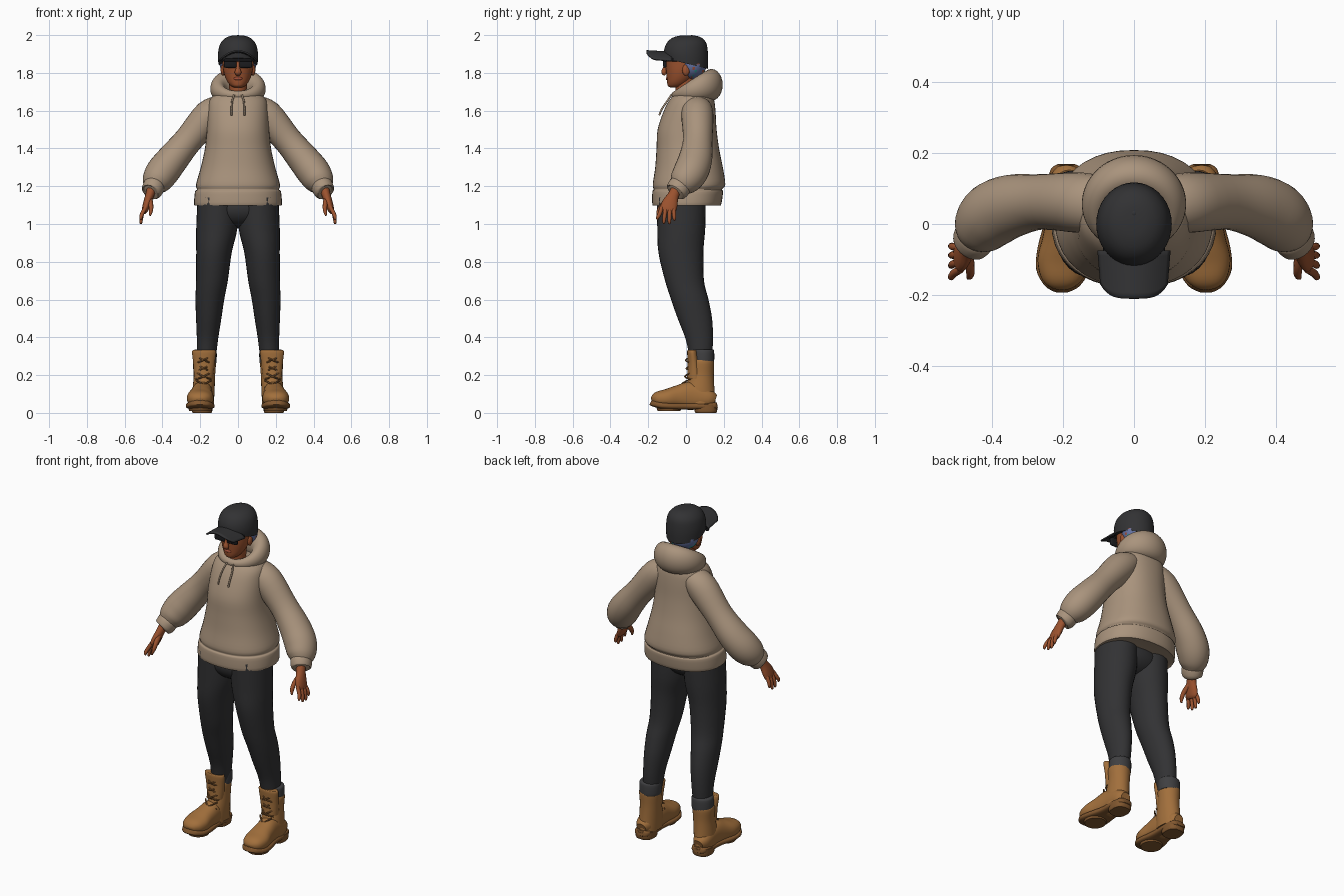
import bpy, bmesh, math, random
from mathutils import Vector, Matrix

if "Cube" in bpy.data.objects:
    bpy.data.objects.remove(bpy.data.objects["Cube"])
X, Y, Z = Vector((1, 0, 0)), Vector((0, 1, 0)), Vector((0, 0, 1))


def material(name, r, g, b):
    m = bpy.data.materials.new(name)
    m.use_nodes = True
    m.diffuse_color = (r, g, b, 1)
    bsdf = m.node_tree.nodes["Principled BSDF"]
    bsdf.inputs["Base Color"].default_value = (r, g, b, 1)
    bsdf.inputs["Roughness"].default_value = 0.8
    return m


SAND = material("sand fleece", .40, .295, .205)
CHARCOAL = material("charcoal cloth", .032, .032, .034)
CUFF = material("faded charcoal", .05, .05, .053)
BLACK = material("glossy black", .012, .012, .014)
SKIN = material("brown skin", .33, .085, .028)
LEATHER = material("tan leather", .36, .16, .045)
SOLE = material("dark tan sole", .22, .095, .028)
BLUE = material("scarf blue", .13, .17, .36)
TEAL = material("scarf teal", .03, .30, .27)
RUST = material("scarf rust", .36, .08, .04)


def finish(bm, name, mat, angle=50):
    bmesh.ops.recalc_face_normals(bm, faces=bm.faces)
    me = bpy.data.meshes.new(name)
    bm.to_mesh(me)
    bm.free()
    me.shade_smooth()
    me.set_sharp_from_angle(angle=math.radians(angle))
    me.materials.append(mat)
    ob = bpy.data.objects.new(name, me)
    bpy.context.collection.objects.link(ob)
    return ob


def smooth_rows(rows, closed, sub):
    """Catmull-Rom interpolation of (x, y, z, ra, rb) rows."""
    n, out = len(rows), []
    pick = (lambda i: rows[i % n]) if closed else (lambda i: rows[min(max(i, 0), n - 1)])
    for i in range(n if closed else n - 1):
        for k in range(sub):
            t = k / sub
            out.append([b + .5 * t * (c - a + t * (2*a - 5*b + 4*c - d + t * (3*(b - c) + d - a)))
                        for a, b, c, d in zip(pick(i - 1), pick(i), pick(i + 1), pick(i + 2))])
    return out if closed else out + [list(rows[-1])]


def tube(name, mat, rows, ref=X, flat=False, closed=False, n=28, sub=4, power=2, side=1):
    """Loft of elliptic rings; ra lies along ref, rb across it; flat keeps rings level."""
    rows = smooth_rows(rows, closed, sub)
    bm, rings, m = bmesh.new(), [], len(rows)
    for i, r in enumerate(rows):
        lo, hi = (i - 1, (i + 1) % m) if closed else (max(i - 1, 0), min(i + 1, m - 1))
        t = Z if flat else (Vector(rows[hi][:3]) - Vector(rows[lo][:3])).normalized()
        a = (ref - t * ref.dot(t)).normalized()
        b = t.cross(a)
        ring = []
        for k in range(n):
            c, s = math.cos(math.tau * k / n), math.sin(math.tau * k / n)
            c, s = (math.copysign(abs(v) ** (2 / power), v) for v in (c, s))
            p = Vector(r[:3]) + a * c * r[3] + b * s * r[4]
            ring.append(bm.verts.new((p.x * side, p.y, p.z)))
        rings.append(ring)
    pairs = list(zip(rings, rings[1:])) + ([(rings[-1], rings[0])] if closed else [])
    for p, q in pairs:
        for k in range(n):
            j = (k + 1) % n
            bm.faces.new((p[k], p[j], q[j], q[k]))
    if not closed:
        bm.faces.new(rings[0])
        bm.faces.new(rings[-1])
    return finish(bm, name, mat)


def ball(name, mat, centre, size, seg=24):
    bm = bmesh.new()
    bmesh.ops.create_uvsphere(bm, u_segments=seg, v_segments=seg // 2, radius=1,
                              matrix=Matrix.Translation(centre) @ Matrix.Diagonal((*size, 1)))
    return finish(bm, name, mat)


def block(name, mat, centre, size, bevel):
    bm = bmesh.new()
    bmesh.ops.create_cube(bm, size=1, matrix=Matrix.Translation(centre) @ Matrix.Diagonal((*size, 1)))
    bmesh.ops.bevel(bm, geom=bm.edges[:], offset=bevel, segments=2, affect='EDGES', profile=.5)
    return finish(bm, name, mat)


def cord(name, mat, points, r, side=1):
    return tube(name, mat, [(*p, r, r) for p in points], ref=X + Z * .3, n=8, sub=3, side=side)


def level(rows):
    """(z, half width, front y, back y) to loft rows."""
    return [(0, (f + b) / 2, z, w, (b - f) / 2) for z, w, f, b in rows]


# Hoodie body with ribbed hem, and the folded hood round the neck
tube("hoodie_body", SAND, level([
    (1.10, .218, -.165, .172), (1.102, .232, -.178, .186), (1.17, .228, -.178, .196),
    (1.183, .217, -.171, .190), (1.21, .222, -.176, .208), (1.30, .197, -.163, .195),
    (1.40, .175, -.156, .175), (1.50, .165, -.150, .162), (1.60, .160, -.117, .156),
    (1.66, .148, -.085, .148), (1.70, .105, -.050, .13)]), flat=True, n=40, power=2.25)
hood = []
for i in range(16):
    t = math.tau * i / 16
    c = (1 - math.cos(t)) / 2
    hood.append((.105 * math.sin(t), -.055 + .19 * c, 1.682 + .055 * c, .022 + .062 * c, .022 + .037 * c))
tube("hood", SAND, hood, ref=Z, closed=True, n=24)

# Trousers seat
ball("trouser_seat", CHARCOAL, (0, -.025, 1.08), (.19, .122, .10))

for side, label in ((1, "left"), (-1, "right")):
    # Sleeve, cuff and drawstring
    tube(label + "_sleeve", SAND, [
        (.08, .055, 1.625, .075, .06), (.15, .06, 1.575, .085, .085), (.262, .062, 1.445, .078, .076),
        (.345, .05, 1.345, .089, .084), (.40, .025, 1.275, .092, .088), (.432, -.01, 1.225, .08, .077),
        (.446, -.033, 1.195, .056, .054)], ref=Y, side=side)
    tube(label + "_sleeve_cuff", SAND, [
        (.44, -.025, 1.208, .052, .05), (.445, -.032, 1.20, .062, .058),
        (.458, -.052, 1.172, .058, .054), (.461, -.056, 1.167, .045, .042)], ref=Y, side=side)
    cord(label + "_drawstring", SAND, [(.02, -.077, 1.685), (.031, -.10, 1.65),
                                       (.034, -.127, 1.61), (.034, -.142, 1.575)], .005, side)
    # Hand
    tube(label + "_palm", SKIN, [
        (.455, -.048, 1.19, .028, .026), (.468, -.068, 1.15, .03, .023), (.481, -.085, 1.11, .042, .021),
        (.492, -.096, 1.075, .043, .017), (.496, -.10, 1.06, .03, .009)], ref=Y, n=16, side=side)
    for finger, y, splay, tip in (("index", -.128, -.022, 1.022), ("middle", -.107, -.01, 1.002),
                                  ("ring", -.086, -.002, 1.0), ("little", -.066, .004, 1.018)):
        tube(f"{label}_{finger}_finger", SKIN, [
            (.488, y, 1.09, .011, .011), (.507, y + splay * .5, 1.055, .011, .011),
            (.514, y + splay, tip + .012, .009, .009), (.512, y + splay, tip, .004, .004)],
            ref=Y, n=10, sub=3, side=side)
    tube(label + "_thumb", SKIN, [
        (.468, -.085, 1.13, .018, .016), (.461, -.122, 1.10, .015, .013),
        (.461, -.143, 1.07, .012, .011), (.466, -.152, 1.045, .005, .005)], ref=Y, n=10, side=side)

    # Trouser leg and rolled cuff
    tube(label + "_trouser_leg", CHARCOAL, [
        (.106, -.025, 1.14, .108, .13), (.112, -.025, .98, .109, .127), (.127, -.027, .85, .094, .119),
        (.138, -.008, .70, .084, .103), (.149, .02, .60, .076, .099), (.155, .047, .50, .067, .091),
        (.161, .069, .40, .057, .074), (.165, .076, .33, .052, .064), (.168, .08, .26, .045, .055)],
        flat=True, side=side)
    tube(label + "_rolled_cuff", CUFF, [
        (.175, .09, .262, .054, .054), (.175, .09, .268, .061, .059), (.174, .09, .325, .061, .059),
        (.174, .09, .336, .052, .052)], flat=True, side=side)

    # Boot: shaft, tongue, foot, sole and heel
    tube(label + "_boot_shaft", LEATHER, [
        (.178, .085, .285, .05, .056), (.178, .085, .27, .061, .064), (.178, .082, .20, .057, .065),
        (.182, .073, .12, .058, .078), (.185, .073, .045, .057, .085)], flat=True, side=side)
    tube(label + "_boot_tongue", LEATHER, [
        (.182, .05, .18, .05, .045), (.18, .042, .26, .057, .033), (.18, .034, .325, .063, .028),
        (.18, .034, .332, .05, .02)], flat=True, side=side)
    tube(label + "_boot_foot", LEATHER, [
        (.19, .155, .065, .03, .03), (.19, .12, .075, .05, .05), (.19, .03, .09, .056, .075),
        (.195, -.04, .085, .062, .062), (.20, -.10, .077, .071, .05), (.202, -.15, .073, .06, .04),
        (.202, -.175, .068, .036, .024), (.202, -.182, .066, .012, .01)], power=2.3, side=side)
    tube(label + "_boot_sole", SOLE, [
        (.19, .166, .04, .028, .015), (.19, .15, .038, .046, .018), (.19, .09, .036, .056, .018),
        (.193, .01, .036, .058, .018), (.198, -.07, .036, .073, .018), (.201, -.13, .04, .074, .018),
        (.202, -.172, .05, .05, .017), (.202, -.187, .056, .022, .014)], power=3.2, side=side)
    tube(label + "_boot_heel", SOLE, [
        (.19, .105, 0, .05, .055), (.19, .105, .012, .054, .06), (.19, .105, .045, .055, .062)],
        flat=True, power=2.6, side=side)
    tube(label + "_boot_tread", SOLE, [
        (.2, -.09, .01, .058, .06), (.2, -.09, .035, .066, .07)], flat=True, side=side)
    # Crossed laces
    for i in range(4):
        z = .15 + .043 * i
        y = (-.022, -.002, .006, .002)[i]
        for d in (-1, 1):
            cord(f"{label}_lace_{i}_{'out' if d > 0 else 'in'}", SOLE, [
                (.182 - d * .04, y + .024, z - .015), (.182, y - .004, z),
                (.182 + d * .04, y + .03, z + .022)], .0045, side)

    # Ear, sunglasses lens and temple
    ball(label + "_ear", SKIN, (side * .08, .0, 1.815), (.012, .02, .03), 16)
    block(label + "_lens", BLACK, (side * .041, -.112, 1.852), (.068, .018, .05), .008)
    block(label + "_temple", BLACK, (side * .083, -.06, 1.868), (.008, .11, .014), .002)

# Head, neck and face
tube("neck", SKIN, [(0, .0, 1.62, .05, .05), (0, -.005, 1.70, .046, .05), (0, 0, 1.79, .05, .06)], flat=True)
tube("head", SKIN, [
    (0, -.058, 1.722, .018, .02), (0, -.052, 1.73, .036, .043), (0, -.042, 1.748, .053, .058),
    (0, -.03, 1.775, .067, .072), (0, -.02, 1.81, .077, .085), (0, -.01, 1.85, .082, .098),
    (0, -.005, 1.90, .084, .102), (0, 0, 1.95, .07, .08)], flat=True)
tube("nose", SKIN, [(0, -.10, 1.86, .008, .008), (0, -.112, 1.825, .011, .011),
                    (0, -.117, 1.803, .018, .014), (0, -.108, 1.79, .012, .008)], n=14)
ball("lips", RUST, (0, -.099, 1.77), (.024, .008, .009), 16)
block("glasses_bridge", BLACK, (0, -.116, 1.868), (.15, .014, .014), .003)

# Patterned headscarf under the cap, colours scattered over its faces
scarf = ball("headscarf", BLUE, (0, .034, 1.845), (.096, .074, .085), 36)
scarf.data.materials.append(TEAL)
scarf.data.materials.append(RUST)
random.seed(4)
for f in scarf.data.polygons:
    if f.center.y > .03:
        f.material_index = random.choices((0, 1, 2), (8, 1, 1))[0]

# Cap crown, lower at the back, with button and curved brim
crown = tube("cap_crown", CHARCOAL, [
    (0, 0, 1.85, .104, .115), (0, 0, 1.90, .106, .117), (0, .002, 1.95, .096, .108),
    (0, .005, 1.98, .073, .086), (0, .008, 1.995, .042, .052), (0, .01, 1.999, .01, .012)], flat=True, n=36)
for v in crown.data.vertices:
    v.co.z -= v.co.y * .25 * min(1, max(0, (1.95 - v.co.z) / .1))
ball("cap_button", CHARCOAL, (0, .03, 1.994), (.01, .01, .006), 12)
bm = bmesh.new()
bmesh.ops.create_grid(bm, x_segments=20, y_segments=8, size=1)
for v in bm.verts:
    u, w = v.co.x, (v.co.y + 1) / 2
    v.co = (u * (.1 - .008 * w), -.075 - w * .135 * (1 - .3 * u ** 4), 1.908 + .008 * w - .045 * u * u)
brim = finish(bm, "cap_brim", CHARCOAL)
thick = brim.modifiers.new("thickness", 'SOLIDIFY')
thick.thickness = .009
thick.offset = 0
